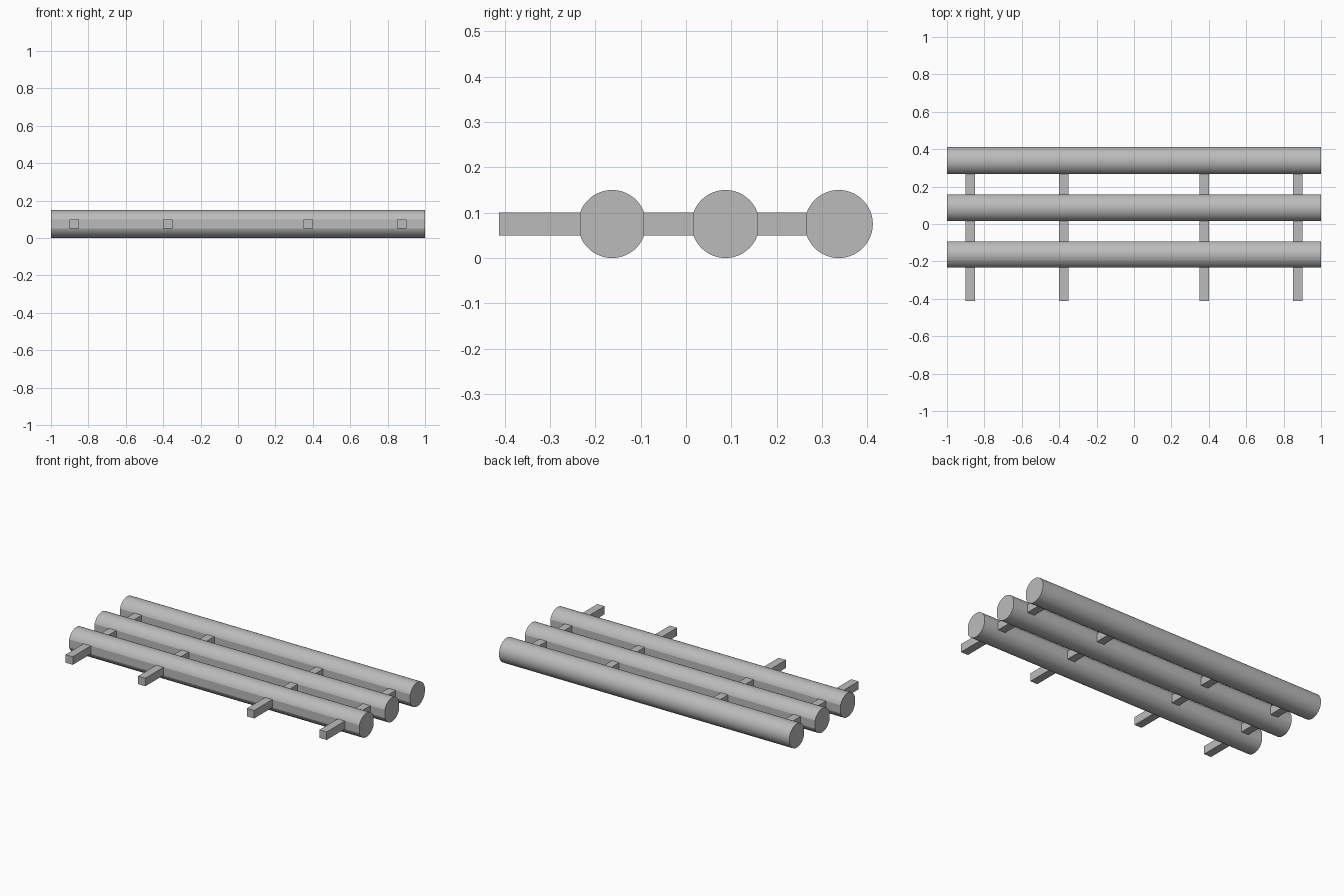
import bpy, bmesh, math

if "Cube" in bpy.data.objects:
    bpy.data.objects.remove(bpy.data.objects["Cube"])

R, FLAT, ZC = 0.075, 0.025, 0.075      # log radius, half height of flat, axis height
LOGS = [-0.163, 0.087, 0.337]          # log axes in y
BARS = [-0.875, -0.375, 0.375, 0.875]  # crossbar positions in x
A = math.asin(FLAT / R)
HW = R * math.cos(A)                   # distance from axis to flat face

grey = bpy.data.materials.new("dark_grey")
grey.diffuse_color = (0.5, 0.5, 0.5, 1)
grey.use_nodes = True
grey.node_tree.nodes["Principled BSDF"].inputs["Base Color"].default_value = grey.diffuse_color


def finish(bm, name):
    bmesh.ops.recalc_face_normals(bm, faces=bm.faces)
    me = bpy.data.meshes.new(name)
    bm.to_mesh(me)
    bm.free()
    me.materials.append(grey)
    ob = bpy.data.objects.new(name, me)
    bpy.context.collection.objects.link(ob)
    return ob


def arc(a, b, n):
    return [a + (b - a) * i / n for i in range(n + 1)]


def log(name, yc, back_flat):
    # round section with a flat where the crossbars meet it
    if back_flat:
        angles = arc(A, math.pi - A, 28) + arc(math.pi + A, 2 * math.pi - A, 28)
    else:
        angles = arc(-math.pi + A, math.pi - A, 60)
    bm = bmesh.new()
    vs = [bm.verts.new((-1, yc + R * math.cos(t), ZC + R * math.sin(t))) for t in angles]
    face = bm.faces.new(vs)
    ext = bmesh.ops.extrude_face_region(bm, geom=[face], use_keep_orig=True)
    bmesh.ops.translate(bm, vec=(2, 0, 0),
                        verts=[g for g in ext["geom"] if isinstance(g, bmesh.types.BMVert)])
    ob = finish(bm, name)
    bpy.context.view_layer.objects.active = ob
    ob.select_set(True)
    bpy.ops.object.shade_smooth_by_angle(angle=math.radians(15))
    ob.select_set(False)


def bar(name, x, y0, y1):
    bm = bmesh.new()
    bmesh.ops.create_cube(bm, size=1)
    for v in bm.verts:
        v.co = (x + v.co.x * 0.05, (y0 + y1) / 2 + v.co.y * (y1 - y0), ZC + v.co.z * 2 * FLAT)
    finish(bm, name)


# three long logs; the rear one is fully round at its back
for i, y in enumerate(LOGS):
    log(f"log_{i + 1}", y, i < 2)

# crossbar pieces: front stubs and spacers between logs
starts = [-0.412, LOGS[0] + HW, LOGS[1] + HW]
for i, x in enumerate(BARS):
    for j, y0 in enumerate(starts):
        bar(f"crossbar_{i + 1}_{j + 1}", x, y0, LOGS[j] - HW)
